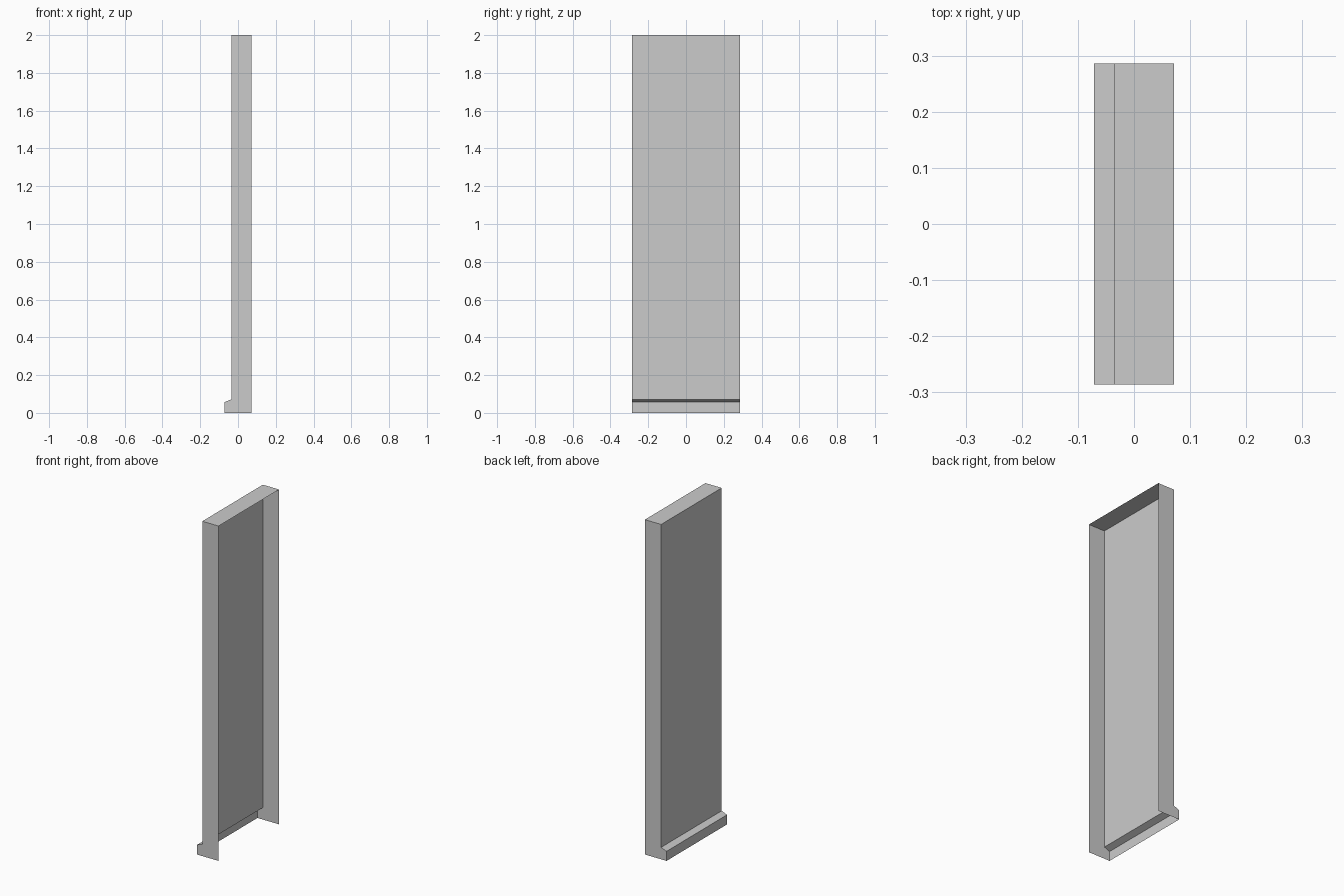
import bpy
import bmesh
from mathutils import Vector

cube = bpy.data.objects.get("Cube")
if cube:
    bpy.data.objects.remove(cube, do_unlink=True)

# Single plain grey
GREY = (0.6, 0.6, 0.6, 1.0)
mat = bpy.data.materials.new("plain grey")
mat.use_nodes = True
mat.diffuse_color = GREY
mat.node_tree.nodes["Principled BSDF"].inputs["Base Color"].default_value = GREY

UNIT = 1 / 7
HALF_DEPTH = 2 * UNIT

# Side profile in x and z: wall with a bevelled skirting at its foot
profile = [(0.5, 0), (0.5, 14), (-0.25, 14), (-0.25, 0.5), (-0.5, 0.4), (-0.5, 0)]

bm = bmesh.new()
verts = [bm.verts.new((x * UNIT, -HALF_DEPTH, z * UNIT)) for x, z in profile]
end = bm.faces.new(verts)
result = bmesh.ops.extrude_face_region(bm, geom=[end], use_keep_orig=True)
moved = [v for v in result["geom"] if isinstance(v, bmesh.types.BMVert)]
bmesh.ops.translate(bm, verts=moved, vec=Vector((0, 2 * HALF_DEPTH, 0)))
bmesh.ops.recalc_face_normals(bm, faces=bm.faces)

# Open shell: no underside and no inner (+x) side
bm.normal_update()
hidden = [f for f in bm.faces if f.normal.z < -0.9 or f.normal.x > 0.9]
bmesh.ops.delete(bm, geom=hidden, context="FACES")

mesh = bpy.data.meshes.new("wall_panel")
bm.to_mesh(mesh)
bm.free()
mesh.materials.append(mat)
wall = bpy.data.objects.new("wall_panel_with_skirting", mesh)
bpy.context.collection.objects.link(wall)
